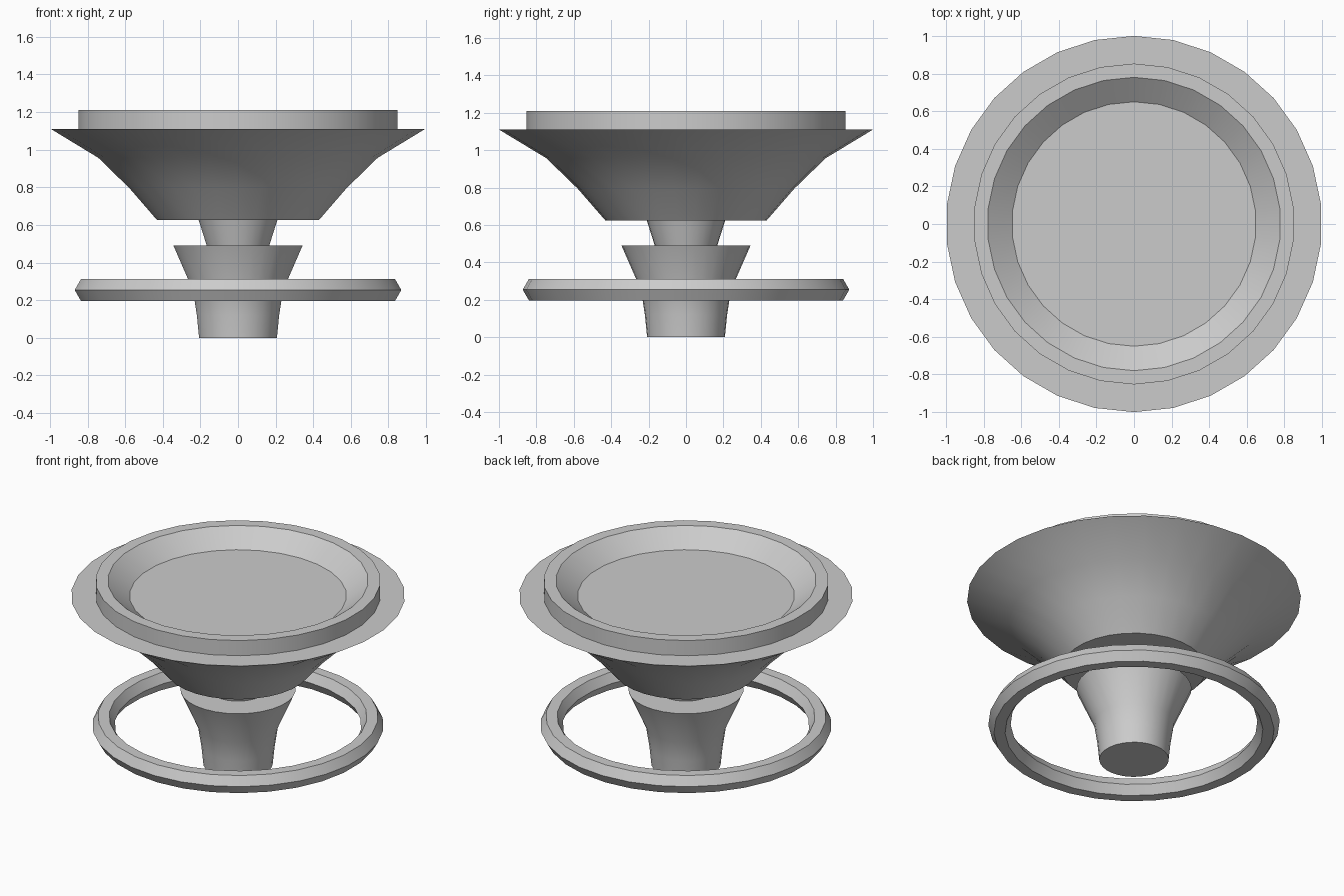
import bpy, bmesh
from math import sin, cos, pi, radians

if "Cube" in bpy.data.objects:
    bpy.data.objects.remove(bpy.data.objects["Cube"])

SIDES = 30


def lathe(name, profile):
    """Spin a closed (radius, z) outline around z; radius 0 points become poles."""
    bm = bmesh.new()
    rings = []
    for r, z in profile:
        n = 1 if r == 0 else SIDES
        rings.append([bm.verts.new((r * sin(2 * pi * i / SIDES),
                                    r * cos(2 * pi * i / SIDES), z)) for i in range(n)])
    for k, a in enumerate(rings):
        b = rings[(k + 1) % len(rings)]
        if len(a) == 1 and len(b) == 1:
            continue
        # Flat caps are single polygons
        if len(a) == 1 or len(b) == 1:
            bm.faces.new(a if len(b) == 1 else b)
            continue
        for i in range(SIDES):
            j = (i + 1) % SIDES
            bm.faces.new((a[i], a[j], b[j], b[i]))
    for v in [v for v in bm.verts if not v.link_faces]:
        bm.verts.remove(v)
    bmesh.ops.recalc_face_normals(bm, faces=bm.faces)
    mesh = bpy.data.meshes.new(name)
    bm.to_mesh(mesh)
    bm.free()
    ob = bpy.data.objects.new(name, mesh)
    bpy.context.collection.objects.link(ob)
    bpy.ops.object.select_all(action='DESELECT')
    ob.select_set(True)
    bpy.context.view_layer.objects.active = ob
    bpy.ops.object.shade_smooth_by_angle(angle=radians(30))
    return ob


# Flared pedestal standing on the ground
lathe("pedestal", [(0, 0), (0.208, 0), (0.22, 0.12), (0.24, 0.25),
                   (0.345, 0.49), (0, 0.49)])

# Narrow neck between pedestal and bowl
lathe("neck", [(0, 0.49), (0.167, 0.49), (0.21, 0.625), (0, 0.625)])

# Wide bowl with a sharp outer rim
lathe("bowl", [(0, 0.625), (0.432, 0.625), (0.58, 0.795), (0.747, 0.957),
               (1.0, 1.11), (0, 1.11)])

# Raised lip around the top, sloping inward to the flat floor
lathe("top_lip", [(0.853, 1.11), (0.853, 1.21), (0.78, 1.21), (0.65, 1.11)])

# Free hoop around the pedestal with a six-sided section
lathe("hoop", [(0.806 + 0.067 * cos(k * pi / 3), 0.254 + 0.067 * sin(k * pi / 3))
               for k in range(6)])
